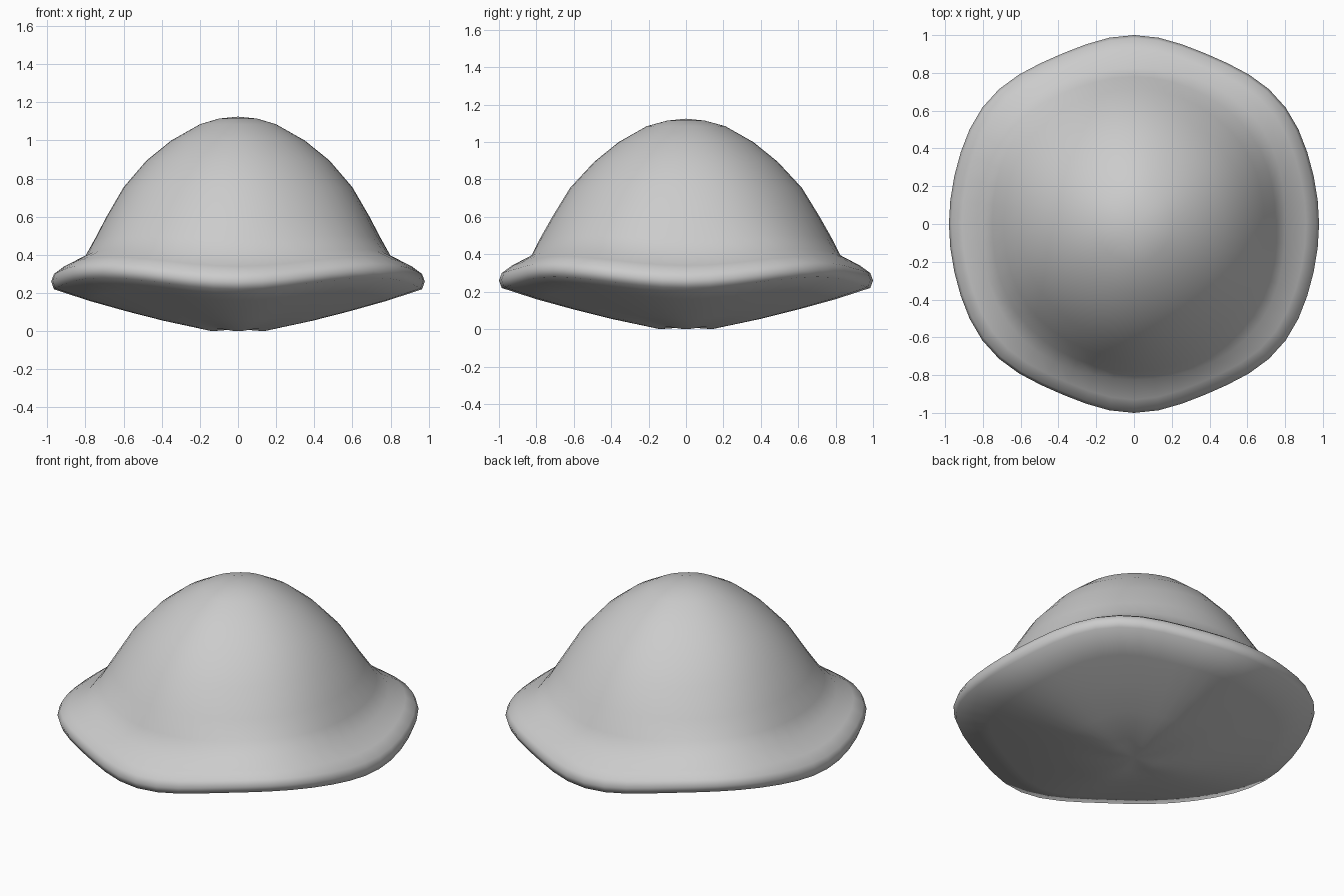
import bpy, bmesh, math

if "Cube" in bpy.data.objects:
    bpy.data.objects.remove(bpy.data.objects["Cube"])

SEG = 48

# Dome rings: radius along x, along y, on the diagonal; height on axis, on diagonal
DOME = [
    (0.10, 0.10, 0.10, 1.115, 1.115),
    (0.20, 0.21, 0.20, 1.085, 1.085),
    (0.35, 0.36, 0.35, 1.00, 1.00),
    (0.48, 0.49, 0.48, 0.895, 0.895),
    (0.60, 0.62, 0.61, 0.755, 0.755),
    (0.69, 0.715, 0.71, 0.60, 0.60),
    (0.75, 0.78, 0.78, 0.485, 0.50),
    (0.80, 0.825, 0.85, 0.395, 0.43),
]
# Brim and underside rings: fraction of rim radius; height on axis, on diagonal
BRIM = [
    (0.93, 0.34, 0.39),
    (0.985, 0.30, 0.355),
    (1.0, 0.26, 0.32),
    (0.985, 0.22, 0.28),
    (0.80, 0.16, 0.21),
    (0.60, 0.105, 0.14),
    (0.40, 0.055, 0.075),
    (0.14, 0.0, 0.012),
]


def rim_radius(a):
    return (0.993 - 0.01 * math.cos(4 * a) - 0.01 * math.cos(6 * a)
            + 0.007 * math.cos(8 * a))


def blend(x, y, diag, a):
    """Mix x-axis, y-axis and diagonal values by angle."""
    d = (1 - math.cos(4 * a)) / 2
    e = math.sin(a) ** 2
    return (x * (1 - e) + y * e) * (1 - d) + diag * d


bm = bmesh.new()
angles = [2 * math.pi * i / SEG for i in range(SEG)]
rings = []


def add_ring(radius, height):
    rings.append([bm.verts.new((radius(a) * math.cos(a), radius(a) * math.sin(a), height(a)))
                  for a in angles])


# Domed crown
for rx, ry, rd, z, zd in DOME:
    add_ring(lambda a: blend(rx, ry, rd, a), lambda a: blend(z, z, zd, a))
# Wavy rounded brim and shallow underside
for f, z, zd in BRIM:
    add_ring(lambda a: f * rim_radius(a), lambda a: blend(z, z, zd, a))

for upper, lower in zip(rings, rings[1:]):
    for i in range(SEG):
        j = (i + 1) % SEG
        bm.faces.new((upper[i], lower[i], lower[j], upper[j]))

# Close the top and the bottom
top = bm.verts.new((0, 0, 1.125))
bottom = bm.verts.new((0, 0, 0.01))
for i in range(SEG):
    j = (i + 1) % SEG
    bm.faces.new((top, rings[0][i], rings[0][j]))
    bm.faces.new((bottom, rings[-1][j], rings[-1][i]))
bmesh.ops.recalc_face_normals(bm, faces=bm.faces)
for face in bm.faces:
    face.smooth = True

mesh = bpy.data.meshes.new("domed_cap")
bm.to_mesh(mesh)
bm.free()
cap = bpy.data.objects.new("domed_cap", mesh)
bpy.context.collection.objects.link(cap)
